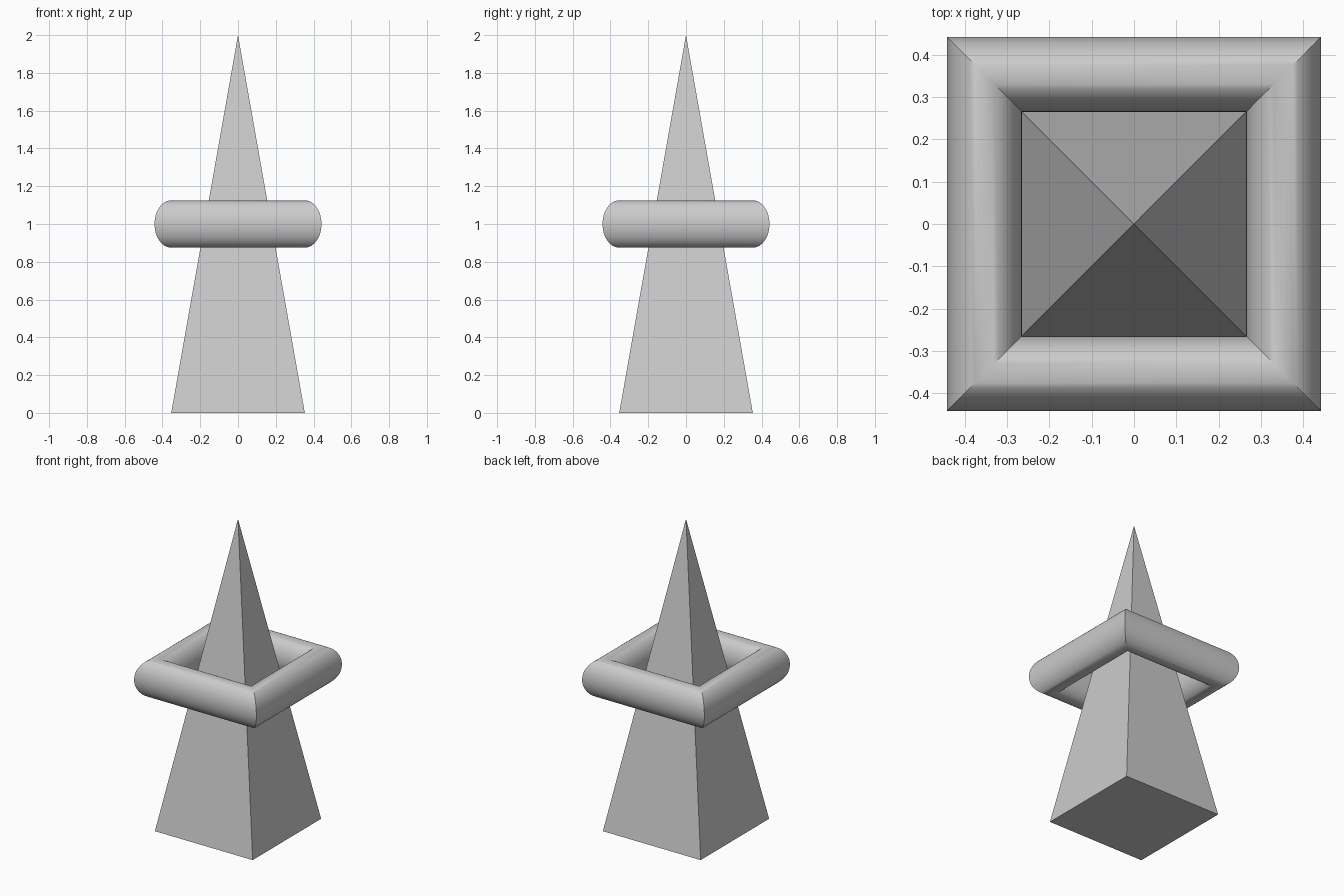
import bpy
import math

cube = bpy.data.objects.get("Cube")
if cube:
    bpy.data.objects.remove(cube, do_unlink=True)

# Single plain grey
grey = bpy.data.materials.new("plain_grey")
grey.use_nodes = True
colour = (0.6, 0.6, 0.6, 1)
grey.diffuse_color = colour
grey.node_tree.nodes["Principled BSDF"].inputs["Base Color"].default_value = colour


def finish(name):
    """Name the new part, turn its flat sides to the axes and colour it."""
    part = bpy.context.object
    part.name = name
    part.data.name = name
    part.data.materials.append(grey)
    bpy.ops.object.transform_apply(location=False, rotation=True, scale=False)
    return part


turn = (0, 0, math.radians(45))

# Tall four-sided spire, flat faced
bpy.ops.mesh.primitive_cone_add(vertices=4, radius1=0.5, radius2=0, depth=2,
                                location=(0, 0, 1), rotation=turn)
finish("spire")

# Square ring of round tube with mitred corners
bpy.ops.mesh.primitive_torus_add(major_segments=4, minor_segments=48,
                                 major_radius=0.5, minor_radius=0.125,
                                 location=(0, 0, 1), rotation=turn)
finish("square_ring")
bpy.ops.object.shade_smooth_by_angle(angle=math.radians(30))
